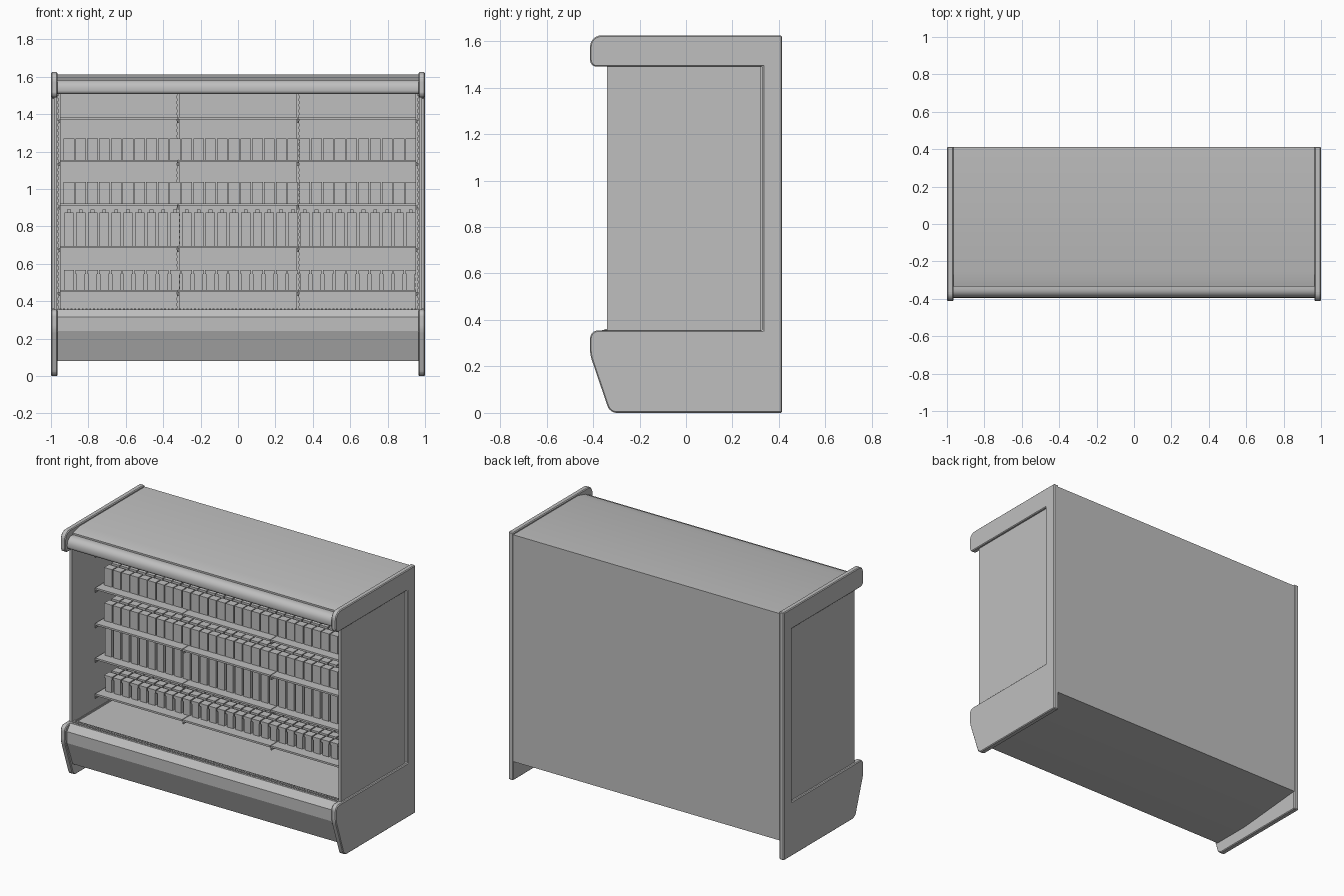
import bpy, bmesh
from mathutils import Vector, Matrix

cube = bpy.data.objects.get("Cube")
if cube:
    bpy.data.objects.remove(cube, do_unlink=True)

grey = bpy.data.materials.new("plain grey")
grey.use_nodes = True
colour = (0.52, 0.52, 0.52, 1)
grey.diffuse_color = colour
grey.node_tree.nodes["Principled BSDF"].inputs["Base Color"].default_value = colour


def finish(bm, name, smooth=False):
    """Turn a bmesh into a named grey object."""
    bmesh.ops.recalc_face_normals(bm, faces=bm.faces)
    mesh = bpy.data.meshes.new(name)
    bm.to_mesh(mesh)
    bm.free()
    mesh.materials.append(grey)
    obj = bpy.data.objects.new(name, mesh)
    bpy.context.collection.objects.link(obj)
    if smooth:
        bpy.ops.object.select_all(action='DESELECT')
        obj.select_set(True)
        bpy.context.view_layer.objects.active = obj
        bpy.ops.object.shade_smooth_by_angle(angle=0.32)
    return obj


def add_box(bm, x0, x1, y0, y1, z0, z1):
    centre = Vector((x0 + x1, y0 + y1, z0 + z1)) / 2
    size = Matrix.Diagonal((x1 - x0, y1 - y0, z1 - z0, 1))
    bmesh.ops.create_cube(bm, size=1, matrix=Matrix.Translation(centre) @ size)


def box(name, *bounds):
    bm = bmesh.new()
    add_box(bm, *bounds)
    return finish(bm, name)


def rounded(corners, steps=6):
    """Replace each (y, z, radius) corner by a short curve."""
    out = []
    for i, (y, z, r) in enumerate(corners):
        p = Vector((y, z))
        if not r:
            out.append(p)
            continue
        prev = Vector(corners[i - 1][:2])
        nxt = Vector(corners[(i + 1) % len(corners)][:2])
        a = p + (prev - p).normalized() * r
        b = p + (nxt - p).normalized() * r
        for s in range(steps + 1):
            t = s / steps
            # rational curve, close to a circular arc
            w = 2 * t * (1 - t) * 0.75
            k = (1 - t) ** 2 + w + t ** 2
            out.append((a * (1 - t) ** 2 + p * w + b * t ** 2) / k)
    return out


def extrude_profile(name, corners, x0, x1, smooth=True):
    bm = bmesh.new()
    face = bm.faces.new([bm.verts.new((x0, p.x, p.y)) for p in rounded(corners)])
    geom = bmesh.ops.extrude_face_region(bm, geom=[face])["geom"]
    moved = [v for v in geom if isinstance(v, bmesh.types.BMVert)]
    bmesh.ops.translate(bm, verts=moved, vec=(x1 - x0, 0, 0))
    return finish(bm, name, smooth)


# End panels: a C-shaped frame with a recessed pane
BACK = .413
END = [(BACK, 0, 0), (-.328, 0, .03), (-.413, .25, .02), (-.413, .355, .035),
       (.33, .355, 0), (.33, 1.49, 0), (-.413, 1.49, .03),
       (-.413, 1.625, .05), (BACK, 1.625, 0)]
for side, sign in (("left", 1), ("right", -1)):
    frame = extrude_profile(side + "_end_frame", END, sign * .965, sign, False)
    bevel = frame.modifiers.new("chamfer", 'BEVEL')
    bevel.width = .005
    bevel.segments = 1
    bevel.limit_method = 'ANGLE'
    bevel.angle_limit = .9
    inner, outer = sorted((sign * .967, sign * .985))
    box(side + "_end_pane", inner, outer, -.34, .322, .35, 1.495)

# Canopy, back wall and base between the end panels
W = .967
extrude_profile("canopy", [(BACK, 1.613, 0), (-.26, 1.613, 0), (-.333, 1.594, 0),
                           (-.333, 1.583, 0), (-.392, 1.583, .045),
                           (-.392, 1.508, .02), (BACK, 1.508, 0)], -W, W)
box("back_wall", -W, W, .33, BACK, .125, 1.6)
extrude_profile("base", [(BACK, .125, 0), (-.07, .08, 0), (-.335, .08, 0),
                         (-.395, .24, 0), (-.395, .315, 0), (-.36, .357, 0),
                         (-.31, .357, 0), (-.31, .34, 0), (BACK, .34, 0)], -W, W)

# Air grille along the front lip
bm = bmesh.new()
COUNT = 96
for i in range(COUNT):
    x = -.95 + 1.9 * i / (COUNT - 1)
    add_box(bm, x - .005, x + .005, -.35, -.318, .355, .361)
finish(bm, "air_grille")

# Slotted uprights on the back wall
POSTS = (-.955, -.32, .32, .955)
SHELVES = (.455, .69, .917, 1.15, 1.378)
bm = bmesh.new()
for x in POSTS:
    add_box(bm, x - .006, x + .006, .31, .33, .34, 1.51)
    for i in range(39):
        z = .345 + i * .03
        add_box(bm, x - .009, x + .009, .305, .33, z, z + .015)
finish(bm, "uprights")

# Shelves in three bays, with brackets beneath
for n, z in enumerate(SHELVES, 1):
    bm = bmesh.new()
    for a, b in zip(POSTS, POSTS[1:]):
        add_box(bm, a + .002, b - .002, -.12, .325, z - .006, z + .006)
    finish(bm, f"shelf_{n}")
    bm = bmesh.new()
    for x in POSTS:
        add_box(bm, x - .004, x + .004, -.115, .31, z - .026, z - .005)
    finish(bm, f"shelf_brackets_{n}")


# Goods: each kind is a stack of (width, depth, bottom, top) blocks
KINDS = {
    "tubs": (SHELVES[0], [(.046, .044, 0, .086), (.056, .054, .086, .105)]),
    "bottles": (SHELVES[1], [(.05, .05, 0, .178), (.02, .02, .178, .195)]),
    "small_boxes": (SHELVES[2], [(.057, .052, 0, .115)]),
    "large_boxes": (SHELVES[3], [(.057, .052, 0, .115)]),
}
PITCH = .063
for name, (shelf, blocks) in KINDS.items():
    bm = bmesh.new()
    for col in range(30):
        x = -.935 + PITCH * (col + .5)
        for row in range(5):
            y = -.03 + row * .075
            for w, d, z0, z1 in blocks:
                add_box(bm, x - w / 2, x + w / 2, y - d / 2, y + d / 2,
                        shelf + .006 + z0, shelf + .006 + z1)
    finish(bm, name)
